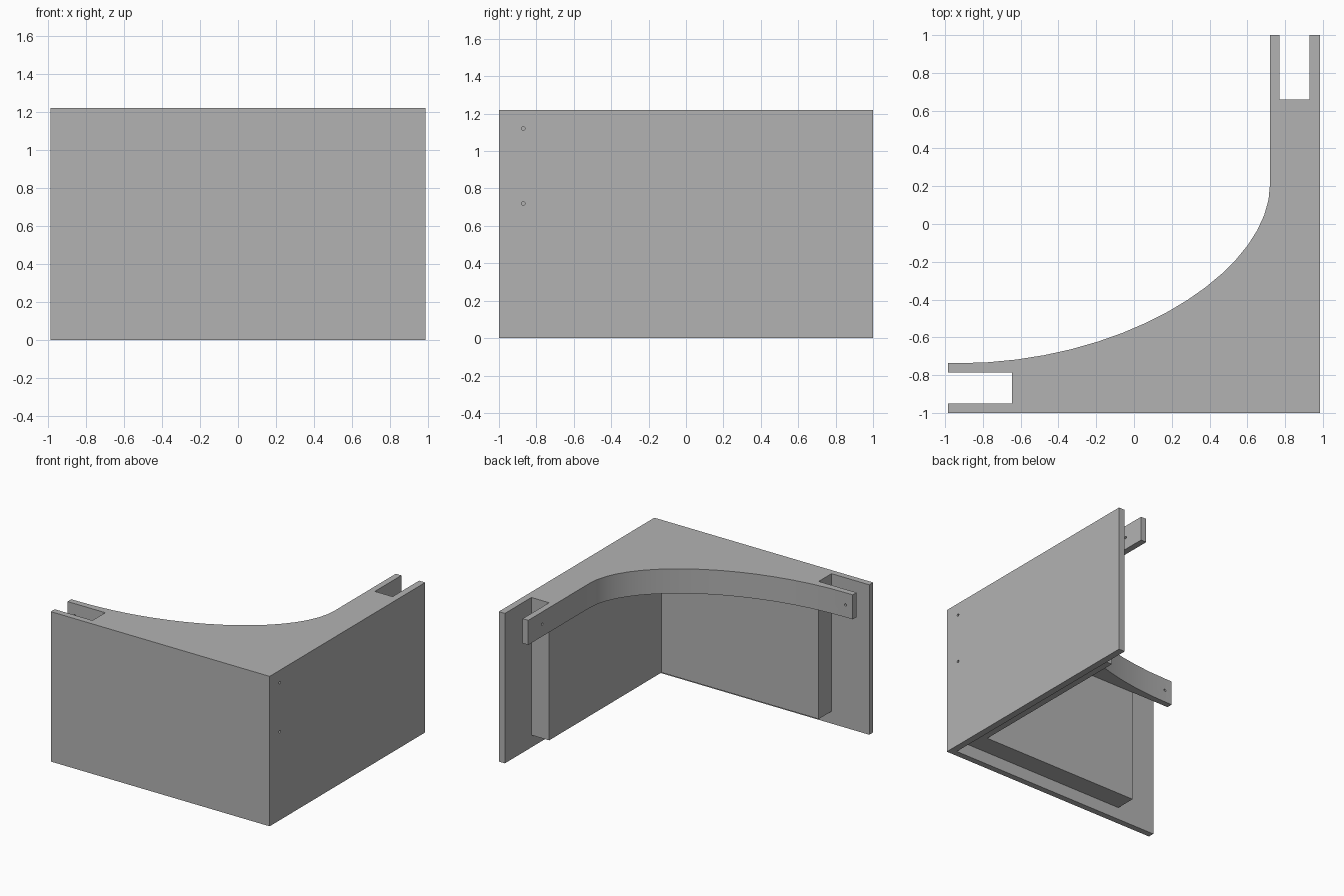
import bpy, bmesh
from mathutils import Vector, Matrix
from mathutils.geometry import interpolate_bezier

cube = bpy.data.objects.get("Cube")
if cube:
    bpy.data.objects.remove(cube)

grey = bpy.data.materials.new("plain grey")
grey.use_nodes = True
grey.diffuse_color = (0.45, 0.45, 0.45, 1)
grey.node_tree.nodes["Principled BSDF"].inputs["Base Color"].default_value = grey.diffuse_color


def add_object(name, bm):
    bmesh.ops.recalc_face_normals(bm, faces=bm.faces)
    mesh = bpy.data.meshes.new(name)
    bm.to_mesh(mesh)
    bm.free()
    mesh.materials.append(grey)
    obj = bpy.data.objects.new(name, mesh)
    bpy.context.collection.objects.link(obj)
    return obj


def prism(name, outline, bottom, top):
    """Extrude a plan outline upwards."""
    bm = bmesh.new()
    face = bm.faces.new([bm.verts.new((x, y, bottom)) for x, y in outline])
    side = bmesh.ops.extrude_face_region(bm, geom=[face])["geom"]
    bmesh.ops.translate(bm, vec=(0, 0, top - bottom),
                        verts=[v for v in side if isinstance(v, bmesh.types.BMVert)])
    return add_object(name, bm)


def drill(targets, centre, axis, depth):
    """Bore a small round hole through the given parts."""
    bm = bmesh.new()
    turn = Vector((0, 0, 1)).rotation_difference(Vector(axis)).to_matrix().to_4x4()
    bmesh.ops.create_cone(bm, cap_ends=True, segments=16, radius1=HOLE, radius2=HOLE,
                          depth=depth, matrix=Matrix.Translation(centre) @ turn)
    cutter = add_object("hole_cutter", bm)
    cutter.hide_render = True
    for obj in targets:
        mod = obj.modifiers.new("hole", 'BOOLEAN')
        mod.operation = 'DIFFERENCE'
        mod.solver = 'EXACT'
        mod.object = cutter
        bpy.context.view_layer.objects.active = obj
        bpy.ops.object.modifier_apply(modifier=mod.name)
    bpy.data.objects.remove(cutter)


HOLE = 0.01
X, Y = 0.985, 1.0                   # outer extents
HEIGHT, SLAB_Z, BLOCK_Z = 1.22, 1.02, 0.1
wall_x, wall_y = 0.93, -0.95        # inner faces of the outer panels
block_x, block_y = 0.77, -0.785     # inner faces of the lining
edge_x, edge_y = 0.72, -0.737       # free edges of the top
notch_x, notch_y = -0.645, 0.66     # where the end slots stop

# Outer panels meeting at the corner
panels = prism("outer_panels", [(-X, -Y), (X, -Y), (X, Y), (wall_x, Y),
                                (wall_x, wall_y), (-X, wall_y)], 0, HEIGHT)

# Thick lining, raised from the floor
lining = prism("inner_lining", [(notch_x, wall_y), (wall_x, wall_y), (wall_x, notch_y),
                                (block_x, notch_y), (block_x, block_y),
                                (notch_x, block_y)], BLOCK_Z, SLAB_Z)

# Top slab with a swept edge and a slot at each end
sweep = interpolate_bezier(Vector((edge_x, 0.21)), Vector((edge_x, -0.25)),
                           Vector((-0.04, edge_y)), Vector((-0.93, edge_y)), 18)
top = prism("curved_top", [(notch_x, wall_y), (wall_x, wall_y), (wall_x, notch_y),
                           (block_x, notch_y), (block_x, Y), (edge_x, Y)]
            + [(p.x, p.y) for p in sweep]
            + [(-X, edge_y), (-X, block_y), (notch_x, block_y)], SLAB_Z, HEIGHT)

# Fixing holes in the side panel and in the arms of the top
for z in (1.12, 0.72):
    drill([panels, top if z > SLAB_Z else lining], (X, -0.87, z), (1, 0, 0), 0.3)
drill([top], (0.745, 0.82, 1.12), (1, 0, 0), 0.15)
drill([top], (-0.92, -0.76, 1.12), (0, 1, 0), 0.15)

for obj in (panels, lining, top):
    bpy.ops.object.select_all(action='DESELECT')
    obj.select_set(True)
    bpy.context.view_layer.objects.active = obj
    bpy.ops.object.shade_smooth_by_angle()
